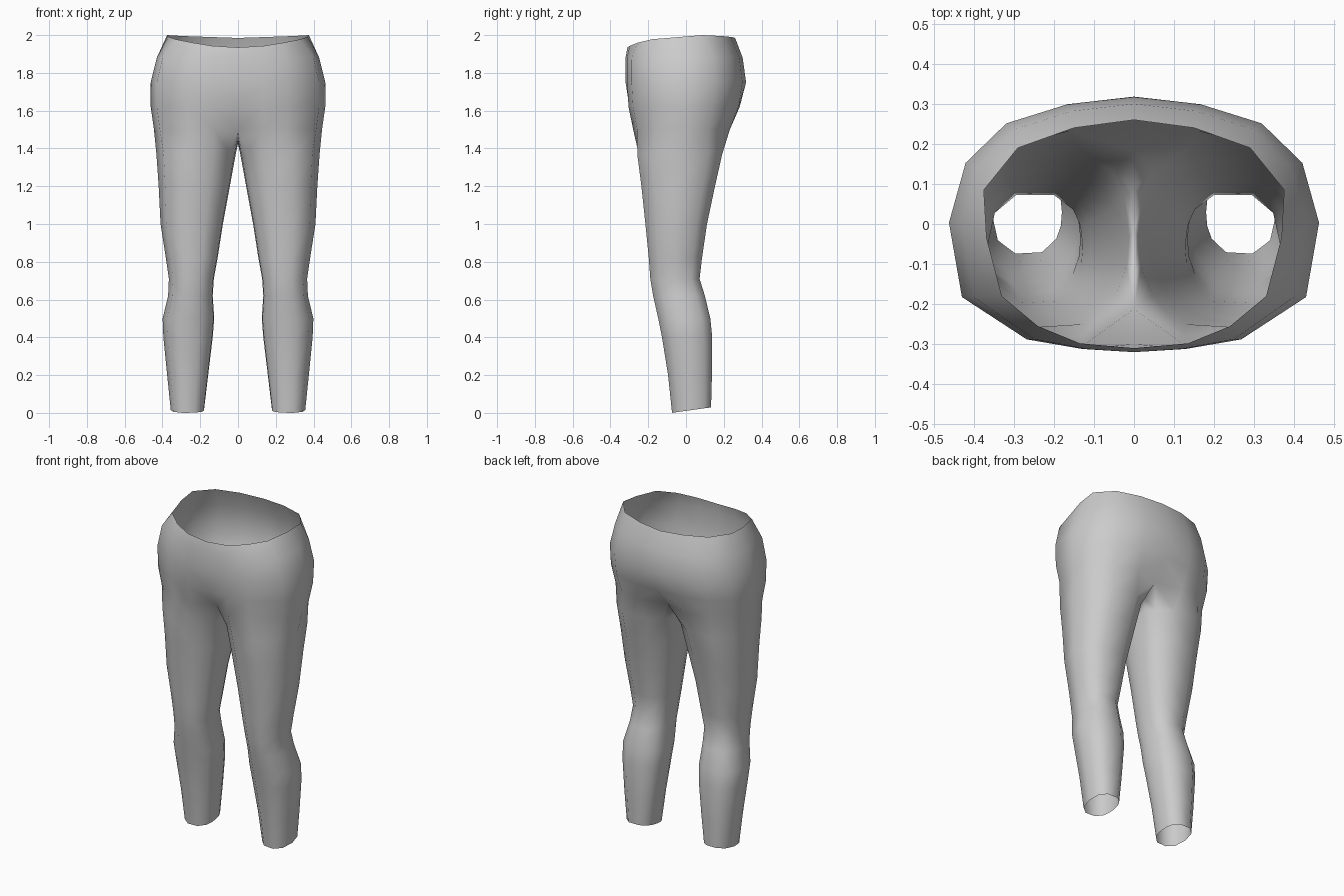
import bpy, bmesh
from math import cos, sin, radians, copysign

if "Cube" in bpy.data.objects:
    bpy.data.objects.remove(bpy.data.objects["Cube"])

# Half outline of the hips, back centre to front centre (x, y as fractions)
HIP = [(0, 1), (.36, .94), (.69, .79), (.91, .48), (1, .01),
       (.93, -.57), (.58, -.9), (.28, -.975), (0, -1)]
# Waist opening, back centre to front centre
WAIST = [(0, .26, 1.985), (.15, .24, 1.99), (.29, .19, 1.995), (.375, .085, 2.0), (.368, -.035, 1.99),
         (.33, -.18, 1.978), (.24, -.255, 1.96), (.135, -.298, 1.943), (0, -.31, 1.935)]
# Hip levels: z, half width, front y, back y, inward pull of the centre line
HIPS = [(1.88, .43, .32, .30, 1), (1.75, .462, .32, .318, 1),
        (1.62, .462, .312, .296, .96), (1.5, .445, .287, .247, .74)]
# Crotch line between the legs, front to back
CROTCH = [(0, -.12, 1.45), (0, -.02, 1.425), (0, .09, 1.445)]
# Leg levels: z, inner x, outer x, front y, back y
LEG = [(1.37, .012, .432, -.258, .197), (1.2, .043, .42, -.236, .158),
       (1.0, .08, .41, -.215, .115), (.82, .108, .382, -.197, .088),
       (.71, .128, .366, -.189, .075), (.62, .134, .37, -.174, .103),
       (.5, .126, .399, -.147, .132), (.4, .134, .395, -.127, .142),
       (.2, .158, .375, -.095, .14), (.015, .18, .356, -.074, .135)]
ANGLES = [140, 110, 70, 35, 0, -38, -75, -112, -145, -165, 180, 160]


def power(v, e=.85):
    return copysign(abs(v) ** e, v)


def leg_ring(z, x0, x1, y0, y1, tilt=0):
    ring = []
    for a in ANGLES:
        c, s = power(cos(radians(a))), power(sin(radians(a)))
        ring.append(((x0 + x1) / 2 + (x1 - x0) / 2 * c,
                     (y0 + y1) / 2 + (y1 - y0) / 2 * 1.03 * s, z + tilt * s))
    return ring


def bridge(bm, a, b, closed):
    n = len(a)
    for i in range(n if closed else n - 1):
        j = (i + 1) % n
        bm.faces.new((a[i], a[j], b[j], b[i]))


bm = bmesh.new()


def add(points):
    return [bm.verts.new(p) for p in points]


# Right half of the seat
ring = add(WAIST)
for z, w, front, back, pull in HIPS:
    pts = []
    for i, (fx, fy) in enumerate(HIP):
        y = fy * (back if fy > 0 else front) * (pull if i in (0, 8) else 1)
        pts.append((fx * w, y, z))
    new = add(pts)
    bridge(bm, ring, new, False)
    ring = new

# Right leg hangs from the seat edge plus the crotch line
ring = ring + add(CROTCH)
for i, level in enumerate(LEG):
    new = add(leg_ring(*level, tilt=.015 if i == len(LEG) - 1 else 0))
    bridge(bm, ring, new, True)
    ring = new

bmesh.ops.recalc_face_normals(bm, faces=bm.faces)
# Normals should face outwards: check the side of the hip
side = max(bm.faces, key=lambda f: f.calc_center_median().x)
if side.normal.x < 0:
    bmesh.ops.reverse_faces(bm, faces=bm.faces)
for f in bm.faces:
    f.smooth = True
mesh = bpy.data.meshes.new("trousers")
bm.to_mesh(mesh)
bm.free()

trousers = bpy.data.objects.new("trousers", mesh)
bpy.context.collection.objects.link(trousers)

# Left half
mirror = trousers.modifiers.new("mirror", 'MIRROR')
mirror.use_clip = True
mirror.merge_threshold = .001
